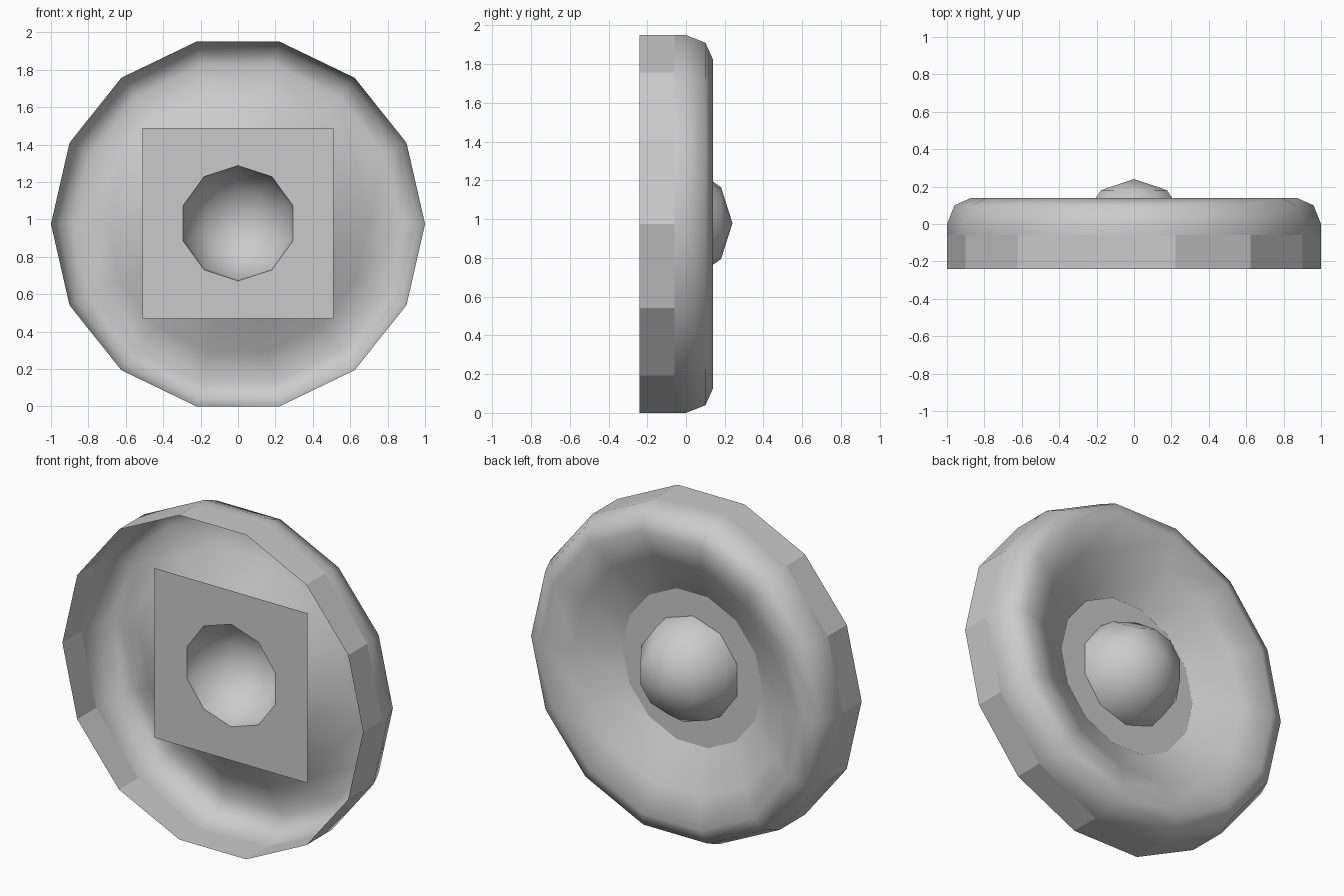
import bpy, bmesh
from math import cos, sin, pi

if "Cube" in bpy.data.objects:
    bpy.data.objects.remove(bpy.data.objects["Cube"])

CZ = 0.975          # wheel axis height
PLATE_Y = -0.066


def finish(name, bm, smooth):
    me = bpy.data.meshes.new(name)
    bm.to_mesh(me)
    bm.free()
    for p in me.polygons:
        p.use_smooth = smooth
    ob = bpy.data.objects.new(name, me)
    bpy.context.collection.objects.link(ob)
    return ob


def ring(bm, n, r, y, z, start):
    return [bm.verts.new((r * cos(start + 2 * pi * i / n), y,
                          z + r * sin(start + 2 * pi * i / n))) for i in range(n)]


def lathe(name, profile, n, z=CZ, start=0.0, smooth=True):
    """Revolve (radius, y) points around the y axis into an open shell."""
    bm = bmesh.new()
    prev = None
    for r, y in profile:
        cur = [bm.verts.new((0, y, z))] if r == 0 else ring(bm, n, r, y, z, start)
        if prev:
            for i in range(n):
                j = (i + 1) % n
                if len(cur) == 1:
                    bm.faces.new((prev[j], prev[i], cur[0]))
                else:
                    bm.faces.new((prev[j], prev[i], cur[i], cur[j]))
        prev = cur
    return finish(name, bm, smooth)


# Outer band, flat faceted
lathe("rim_band", [(1, -0.24), (1, -0.06)], 14, smooth=False)

# Rounded shoulder running into the sunken dish
lathe("dish", [(1, -0.06), (1, 0), (0.96, 0.10), (0.87, 0.14),
               (0.70, 0.07), (0.465, -0.06)], 14)

# Hub cup: open at the front, domed at the back
HUB_Z = 0.979
lathe("hub_cup", [(0.308, PLATE_Y), (0.293, 0.028), (0.185, 0.181), (0, 0.24)],
      10, HUB_Z, pi / 2)

# Square plate with a ten-sided hole for the hub
bm = bmesh.new()
h = 0.51
corners = [bm.verts.new((x, PLATE_Y, HUB_Z + z))
           for x, z in ((-h, -h), (h, -h), (h, h), (-h, h))]
edges = []
for loop in (corners, ring(bm, 10, 0.308, PLATE_Y, HUB_Z, pi / 2)):
    edges += [bm.edges.new((loop[i - 1], loop[i])) for i in range(len(loop))]
bmesh.ops.triangle_fill(bm, edges=edges, use_beauty=True, normal=(0, -1, 0))
finish("mounting_plate", bm, False)
